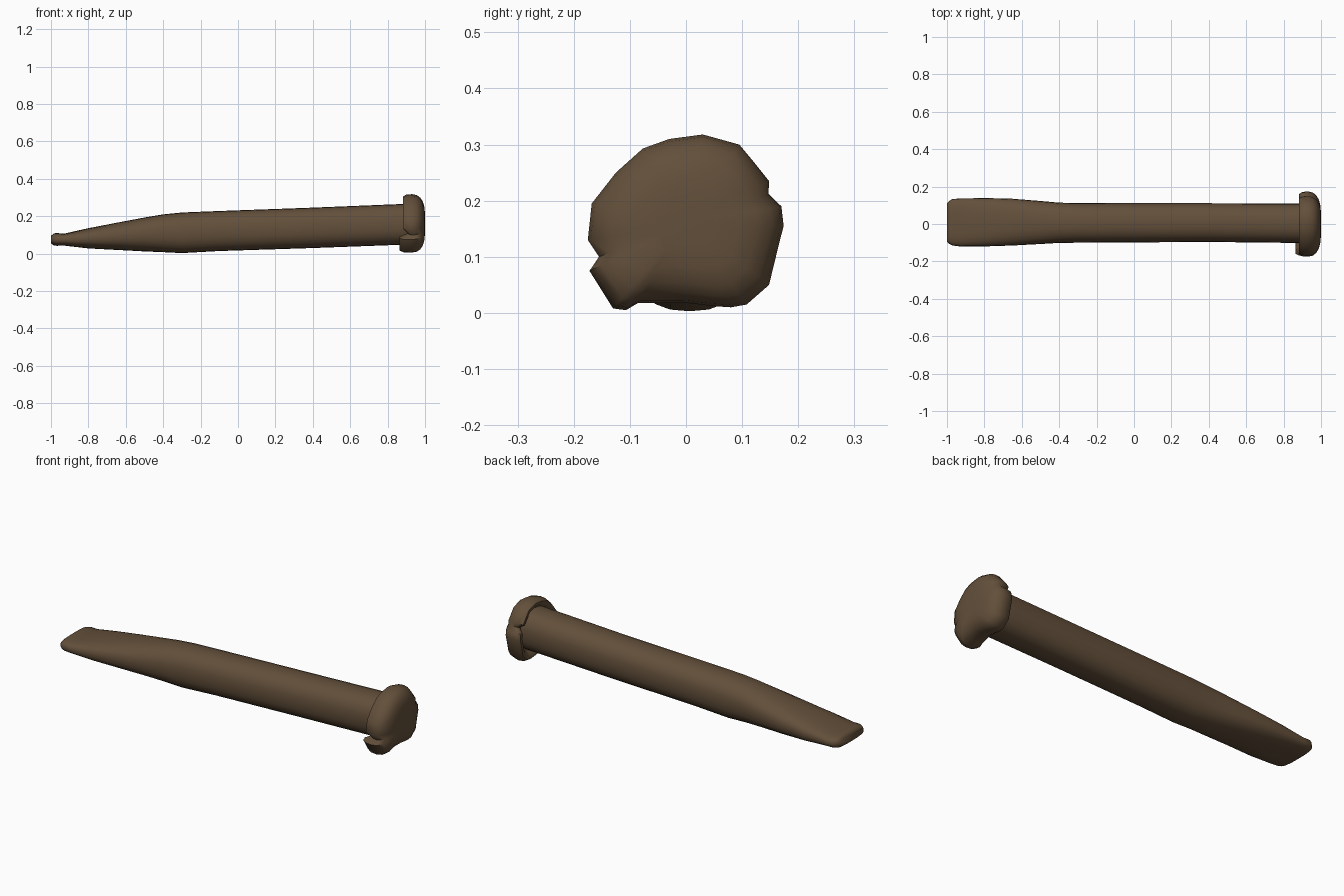
import bpy, bmesh, math

if "Cube" in bpy.data.objects:
    bpy.data.objects.remove(bpy.data.objects["Cube"])

iron = bpy.data.materials.new("rusty brown iron")
iron.diffuse_color = (0.125, 0.079, 0.043, 1)
iron.use_nodes = True
iron.node_tree.nodes["Principled BSDF"].inputs["Base Color"].default_value = iron.diffuse_color


def loft(name, rings):
    """Skin a list of equal-length point rings and cap both ends."""
    bm = bmesh.new()
    loops = [[bm.verts.new(p) for p in ring] for ring in rings]
    n = len(loops[0])
    for a, b in zip(loops, loops[1:]):
        for i in range(n):
            j = (i + 1) % n
            bm.faces.new((a[i], a[j], b[j], b[i]))
    bm.faces.new(loops[0])
    bm.faces.new(loops[-1])
    bmesh.ops.recalc_face_normals(bm, faces=bm.faces)
    me = bpy.data.meshes.new(name)
    bm.to_mesh(me)
    bm.free()
    ob = bpy.data.objects.new(name, me)
    bpy.context.collection.objects.link(ob)
    me.materials.append(iron)
    bpy.context.view_layer.objects.active = ob
    ob.select_set(True)
    bpy.ops.object.shade_smooth_by_angle(angle=math.radians(50))
    ob.select_set(False)
    return ob


def section(x, z0, z1, y0, y1, power, n=24):
    """Rounded-square cross-section across the x axis."""
    ring = []
    for i in range(n):
        a = 2 * math.pi * i / n
        c, s = math.cos(a), math.sin(a)
        y = math.copysign(abs(c) ** (2 / power), c)
        z = math.copysign(abs(s) ** (2 / power), s)
        ring.append((x, (y0 + y1) / 2 + y * (y1 - y0) / 2,
                     (z0 + z1) / 2 + z * (z1 - z0) / 2))
    return ring


# shaft with flattened chisel tip: x, bottom, top, left, right, squareness
shaft = [
    (-1.0, .055, .095, -.095, .11, 3),
    (-.985, .044, .108, -.108, .125, 3),
    (-.97, .042, .11, -.115, .134, 3),
    (-.93, .043, .107, -.12, .136, 3),
    (-.8, .028, .136, -.12, .139, 2.7),
    (-.65, .02, .165, -.115, .135, 2.5),
    (-.5, .012, .193, -.107, .123, 2.4),
    (-.4, .008, .21, -.101, .114, 2.4),
    (-.3, .003, .22, -.1, .112, 2.4),
    (-.1, .014, .228, -.099, .111, 2.4),
    (.4, .03, .246, -.096, .111, 2.4),
    (.94, .05, .268, -.102, .109, 2.4),
]
loft("shaft", [section(*s) for s in shaft])

# mushroomed striking head: uneven outline (y, z) with two splits
outline = [(.03, .318), (-.03, .31), (-.077, .293), (-.125, .25), (-.168, .195),
           (-.175, .13), (-.155, .1), (-.172, .075), (-.13, .008), (-.107, .005),
           (-.085, .018), (0, .018), (.05, .012), (.08, .01), (.108, .015),
           (.148, .05), (.165, .12), (.174, .155), (.17, .19), (.147, .212),
           (.148, .235), (.12, .27), (.095, .3)]
# x and outline scale, from the curled-back rim to the worn face
profile = [(.93, .55), (.9, .72), (.882, .83), (.882, .92), (.9, .985), (.93, 1),
           (.955, .97), (.975, .88), (.989, .74), (.997, .55), (1.0, .3)]
CZ = .16
rings = []
for x, s in profile:
    ring = []
    for y, z in outline:
        back = max(0, (.96 - x) / .08) if s > .6 else 0
        lobe = -.02 if (y < -.05 and z < .09) else 0     # lobe folded further back
        if (y, z) in ((-.155, .1), (.147, .212)):        # splits in the rim
            lobe = .03
        ring.append((x + lobe * min(1, back), y * s, CZ + (z - CZ) * s))
    rings.append(ring)
loft("head", rings)
